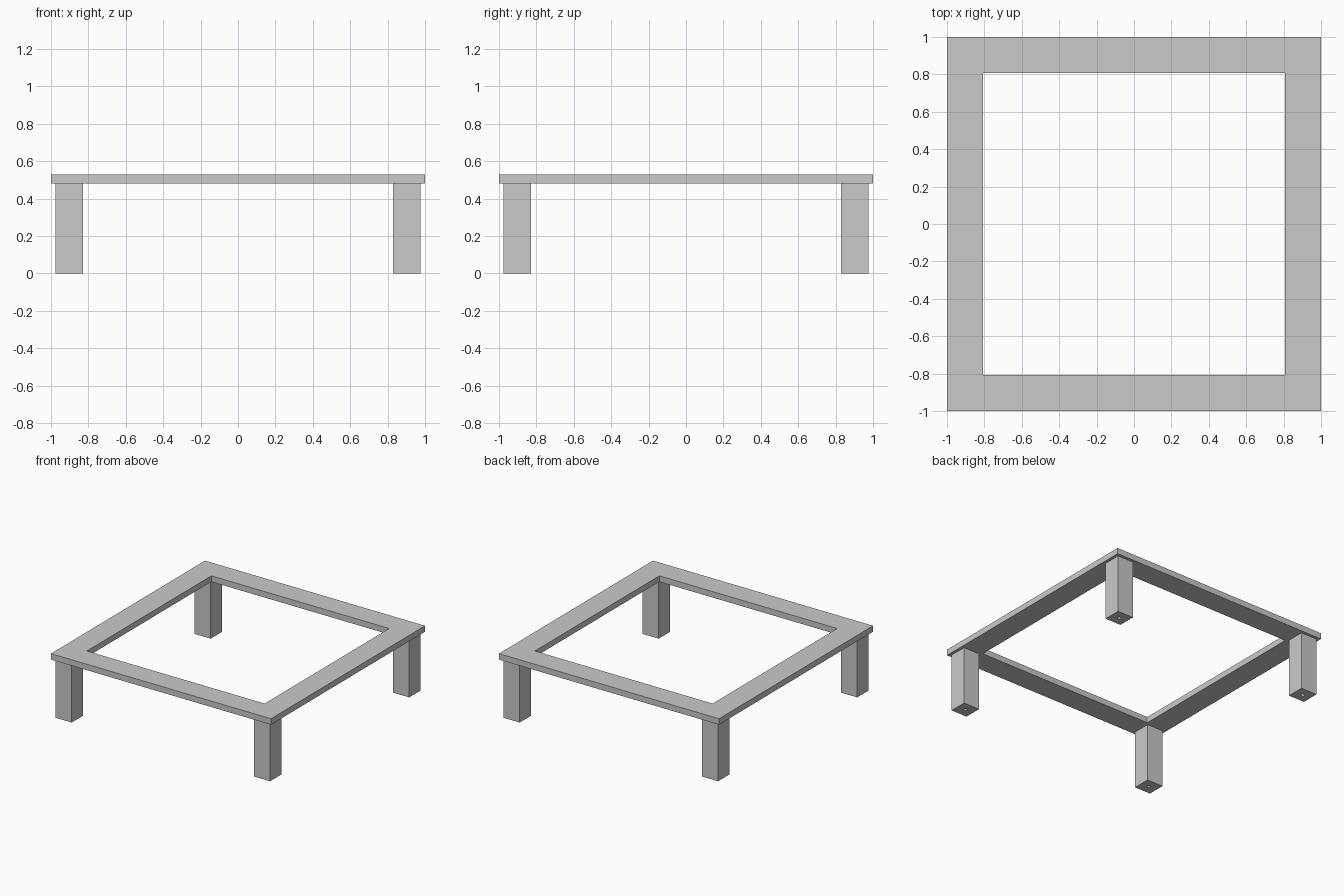
import bpy
import bmesh
from mathutils import Matrix, Vector

cube = bpy.data.objects.get("Cube")
if cube:
    bpy.data.objects.remove(cube, do_unlink=True)

HEIGHT, THICK = 0.53, 0.049
LEG_TOP = HEIGHT - THICK
LEG_WIDTH, LEG_POS = 0.146, 0.902
BORDER = 0.192

grey = bpy.data.materials.new("plain grey")
grey.use_nodes = True
colour = (0.59, 0.59, 0.59, 1)
grey.diffuse_color = colour
grey.node_tree.nodes["Principled BSDF"].inputs["Base Color"].default_value = colour


def make_object(name, bm):
    mesh = bpy.data.meshes.new(name)
    bm.to_mesh(mesh)
    bm.free()
    mesh.materials.append(grey)
    obj = bpy.data.objects.new(name, mesh)
    bpy.context.collection.objects.link(obj)
    return obj


# Square top frame: an inset plane with its middle removed, extruded up
bm = bmesh.new()
bmesh.ops.create_grid(bm, x_segments=1, y_segments=1, size=1,
                      matrix=Matrix.Translation((0, 0, LEG_TOP)))
middle = bm.faces[:]
bmesh.ops.inset_region(bm, faces=middle, thickness=BORDER,
                       use_boundary=True, use_even_offset=True)
bmesh.ops.delete(bm, geom=middle, context="FACES")
solid = bmesh.ops.extrude_face_region(bm, geom=bm.faces[:], use_keep_orig=True)
top_verts = [g for g in solid["geom"] if isinstance(g, bmesh.types.BMVert)]
bmesh.ops.translate(bm, verts=top_verts, vec=Vector((0, 0, THICK)))
bmesh.ops.recalc_face_normals(bm, faces=bm.faces[:])
make_object("top_frame", bm)

# Cutter for the small round socket under each foot
bm = bmesh.new()
bmesh.ops.create_cone(bm, cap_ends=True, segments=16, radius1=0.014,
                      radius2=0.014, depth=0.2,
                      matrix=Matrix.Translation((LEG_POS, LEG_POS, 0)))
cutter = make_object("foot_socket_cutter", bm)
cutter.hide_render = True

# One square leg, drilled and mirrored to all four corners
bm = bmesh.new()
bmesh.ops.create_cube(
    bm, size=1,
    matrix=Matrix.Translation((LEG_POS, LEG_POS, LEG_TOP / 2))
    @ Matrix.Diagonal((LEG_WIDTH, LEG_WIDTH, LEG_TOP, 1)))
legs = make_object("legs", bm)
drill = legs.modifiers.new("socket", "BOOLEAN")
drill.operation = "DIFFERENCE"
drill.solver = "EXACT"
drill.object = cutter
mirror = legs.modifiers.new("corners", "MIRROR")
mirror.use_axis = (True, True, False)

# Bake the modifiers so the cutter can go
bpy.context.view_layer.update()
depsgraph = bpy.context.evaluated_depsgraph_get()
baked = bpy.data.meshes.new_from_object(legs.evaluated_get(depsgraph))
legs.modifiers.clear()
legs.data = baked
bpy.data.objects.remove(cutter, do_unlink=True)
